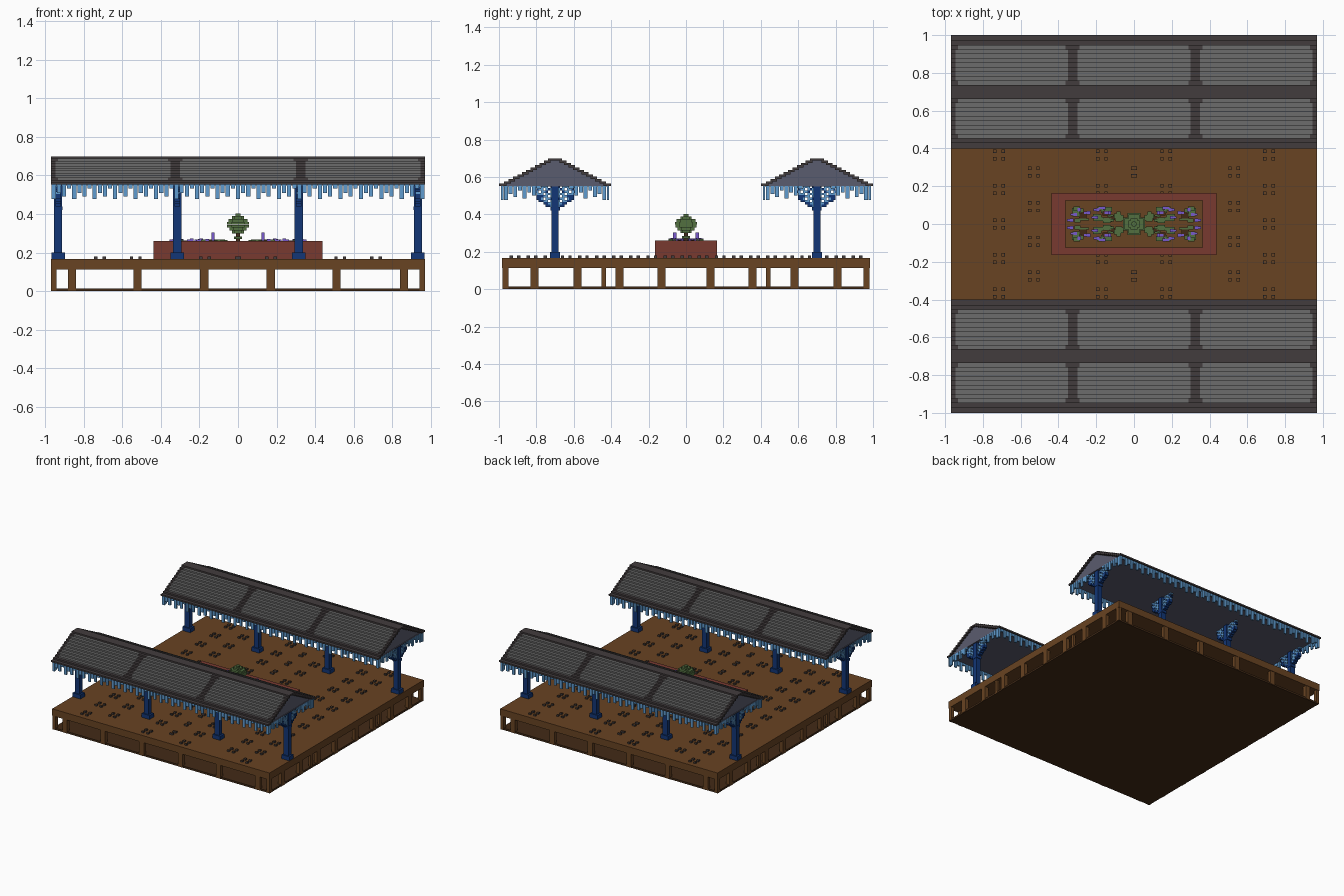
import bpy, bmesh, random

if "Cube" in bpy.data.objects:
    bpy.data.objects.remove(bpy.data.objects["Cube"])
random.seed(4)


def srgb(r, g, b):
    return tuple((c / 255 / 12.92) if c < 11 else ((c / 255 + 0.055) / 1.055) ** 2.4 for c in (r, g, b)) + (1,)


def material(name, rgb):
    m = bpy.data.materials.new(name)
    m.use_nodes = True
    m.diffuse_color = srgb(*rgb)
    m.node_tree.nodes["Principled BSDF"].inputs["Base Color"].default_value = srgb(*rgb)
    return m


WOOD = material("wood brown", (104, 67, 34))
DARK_WOOD = material("dark wood", (66, 42, 22))
TRIM = material("dark trim", (66, 60, 61))
TILE = material("roof grey", (108, 108, 108))
SLATE = material("slate", (90, 92, 110))
NAVY = material("deep blue", (18, 54, 118))
SKY = material("light blue", (96, 156, 208))
BRICK = material("brick red", (120, 58, 48))
GREEN = material("leaf green", (82, 112, 64))
PURPLE = material("flower purple", (120, 90, 205))


class Part:
    """Collects boxes in one mesh with a few materials."""

    def __init__(self, name):
        self.name, self.bm, self.mats = name, bmesh.new(), []

    def box(self, x0, x1, y0, y1, z0, z1, mat):
        if mat not in self.mats:
            self.mats.append(mat)
        verts = bmesh.ops.create_cube(self.bm, size=1)["verts"]
        for v in verts:
            v.co.x = x0 if v.co.x < 0 else x1
            v.co.y = y0 if v.co.y < 0 else y1
            v.co.z = z0 if v.co.z < 0 else z1
        bmesh.ops.recalc_face_normals(self.bm, faces=list({f for v in verts for f in v.link_faces}))
        for f in {f for v in verts for f in v.link_faces}:
            f.material_index = self.mats.index(mat)

    def block(self, x, y, z0, w, d, h, mat):
        self.box(x - w / 2, x + w / 2, y - d / 2, y + d / 2, z0, z0 + h, mat)

    def done(self):
        me = bpy.data.meshes.new(self.name)
        self.bm.to_mesh(me)
        self.bm.free()
        for m in self.mats:
            me.materials.append(m)
        ob = bpy.data.objects.new(self.name, me)
        bpy.context.collection.objects.link(ob)
        return ob


# Platform: thin base, deck and perimeter posts
p = Part("base_plate")
p.box(-0.965, 0.965, -0.975, 0.975, 0, 0.015, DARK_WOOD)
p.done()
p = Part("deck")
p.box(-0.97, 0.97, -0.983, 0.983, 0.112, 0.168, WOOD)
p.done()
p = Part("deck_posts")
for s in (-1, 1):
    for x in (-0.86, -0.52, -0.175, 0.17, 0.51, 0.86):
        p.block(x, s * 0.965, 0.002, 0.042, 0.03, 0.112, WOOD)
    for y in (0.13, 0.355, 0.58, 0.81):
        for t in (-1, 1):
            p.block(s * 0.955, t * y, 0.002, 0.03, 0.043, 0.112, WOOD)
    for t in (-1, 1):
        p.block(s * 0.955, t * 0.965, 0.002, 0.028, 0.03, 0.112, WOOD)
        p.block(s * 0.955, t * 0.44, 0.002, 0.02, 0.022, 0.112, WOOD)
p.done()

# Deck studs in staggered clusters of four
p = Part("deck_studs")


def stud(x, y, w):
    p.block(x, y, 0.165, w, 0.018, 0.015, TRIM)
    p.block(x, y, 0.18, w - 0.006, 0.012, 0.001, WOOD)


for x in (-0.715, -0.53, -0.17, 0, 0.17, 0.53, 0.715):
    offset = 0.0915 if x in (0, 0.53, -0.53) else 0
    for k in range(-6, 6):
        y = k * 0.183 + offset
        if abs(y) > 0.95 or (abs(x) < 0.44 and abs(y) < 0.17):
            continue
        for dy in (-0.02, 0.02):
            if x == 0:
                stud(0, y + dy, 0.03)
            else:
                stud(x - 0.022, y + dy, 0.018)
                stud(x + 0.022, y + dy, 0.018)
p.done()

# Roof profile: stepped layers from eave to ridge
STEPS, Z_EAVE, RISE = 12, 0.552, 0.0123
half = [0.30] + [0.272 - i * 0.0235 for i in range(STEPS - 1)] + [0.012]


def roof(cy, name):
    p = Part(name + "_tiles")
    core = Part(name + "_slate_core")
    for k in range(STEPS):
        z0, z1 = Z_EAVE + k * RISE, Z_EAVE + (k + 1) * RISE
        outer, inner = half[k], max(half[k + 1] - 0.012, 0)
        band = 0.037 if k in (2, STEPS - 2) else 0.025
        edges = [-0.97, -0.97 + band, -0.325 - band, -0.325 + band,
                 0.325 - band, 0.325 + band, 0.97 - band, 0.97]
        for s in (-1, 1):
            ya, yb = sorted((cy + s * inner, cy + s * outer))
            if k < 2 or k == STEPS - 1:
                p.box(-0.97, 0.97, ya, yb, z0, z1, TRIM)
                continue
            for i in range(7):
                p.box(edges[i], edges[i + 1], ya, yb, z0, z1, TILE if i % 2 else TRIM)
        if inner > 0:
            core.box(-0.955, 0.955, cy - inner, cy + inner, z0 - (0.002 if k == 0 else 0), z1, SLATE)
    p.done()
    core.box(-0.96, 0.96, cy - 0.285, cy + 0.285, Z_EAVE - 0.003, Z_EAVE + 0.004, SLATE)
    core.done()

    # Hanging fringe round the eaves
    p = Part(name + "_fringe")
    lengths = (0.075, 0.042, 0.062, 0.02)
    n = 73
    for i in range(n):
        x = -0.955 + 1.91 * i / (n - 1)
        h = lengths[i % 4]
        for s in (-1, 1):
            p.block(x, cy + s * 0.283, Z_EAVE - h, 0.021, 0.012, h, SKY)
    for i in range(8):
        dy = 0.263 - i * 0.025
        h = (0.074, 0.045, 0.062, 0.03)[i % 4] - i * 0.002
        for s in (-1, 1):
            for t in (-1, 1):
                p.block(t * 0.955, cy + s * dy, Z_EAVE - h, 0.012, 0.02, h, SKY)
    p.done()

    # Columns with feet, and stepped lattice brackets
    p = Part(name + "_columns")
    b = Part(name + "_brackets")
    c = 0.0125
    reach = (2, 4, 5, 7, 8, 8, 9, 9, 9, 9)
    for x in (-0.932, -0.315, 0.315, 0.932):
        p.block(x, cy, 0.166, 0.07, 0.055, 0.034, NAVY)
        p.block(x, cy, 0.2, 0.042, 0.036, 0.355, NAVY)
        p.block(x, cy, 0.42, 0.046, 0.05, 0.02, NAVY)
        for j, r in enumerate(reach):
            z = 0.428 + j * c
            for i in range(1, r):
                rim = i >= r - 2 and j < 6
                if not rim and (i + 2 * j) % 4 == 0:
                    continue
                for s in (-1, 1):
                    b.block(x, cy + s * (i + 0.5) * c, z, 0.03 if rim else 0.022, c, c,
                            NAVY if rim or (i + j) % 5 == 0 else SKY)
    p.done()
    b.done()


roof(-0.7, "front_roof")
roof(0.7, "back_roof")

# Planter with raised rim and soil
p = Part("planter")
for s in (-1, 1):
    ya, yb = sorted((s * 0.125, s * 0.165))
    p.box(-0.437, 0.437, ya, yb, 0.166, 0.26, BRICK)
    xa, xb = sorted((s * 0.362, s * 0.437))
    p.box(xa, xb, -0.125, 0.125, 0.166, 0.26, BRICK)
p.done()
p = Part("soil")
p.box(-0.362, 0.362, -0.125, 0.125, 0.166, 0.245, WOOD)
p.done()

# Central clipped bush on a trunk
p = Part("bush")
p.block(0, 0, 0.24, 0.022, 0.022, 0.07, DARK_WOOD)
for z, r in ((0.27, 0.022), (0.3, 0.03), (0.315, 0.045), (0.33, 0.056), (0.345, 0.058),
             (0.36, 0.05), (0.375, 0.03), (0.388, 0.014)):
    p.box(-r, r, -r * 0.6, r * 0.6, z, z + 0.0145, GREEN)
    p.box(-r * 0.6, r * 0.6, -r, r, z, z + 0.0145, GREEN)
p.done()

# Low leaves and flowers, mirrored in both directions
p = Part("flower_bed")
for i in range(34):
    x, y = random.uniform(0.07, 0.33), random.uniform(0.012, 0.085)
    w, h = random.uniform(0.015, 0.04), random.uniform(0.012, 0.026)
    mat = DARK_WOOD if i % 6 == 5 else GREEN
    for s in (-1, 1):
        for t in (-1, 1):
            p.block(s * x, t * y, 0.244, w, w * 0.7, h, mat)
for x, y, h in ((0.13, 0.06, 0.06), (0.19, 0.075, 0.03), (0.2, 0.035, 0.028), (0.24, 0.06, 0.03),
                (0.29, 0.075, 0.028), (0.31, 0.05, 0.028), (0.33, 0.02, 0.026), (0.16, 0.085, 0.028)):
    for s in (-1, 1):
        for t in (-1, 1):
            p.block(s * x, t * y, 0.244, 0.017, 0.017, h, PURPLE)
            p.block(s * (x + 0.015), t * y, 0.244, 0.02, 0.012, 0.024, PURPLE)
p.done()
